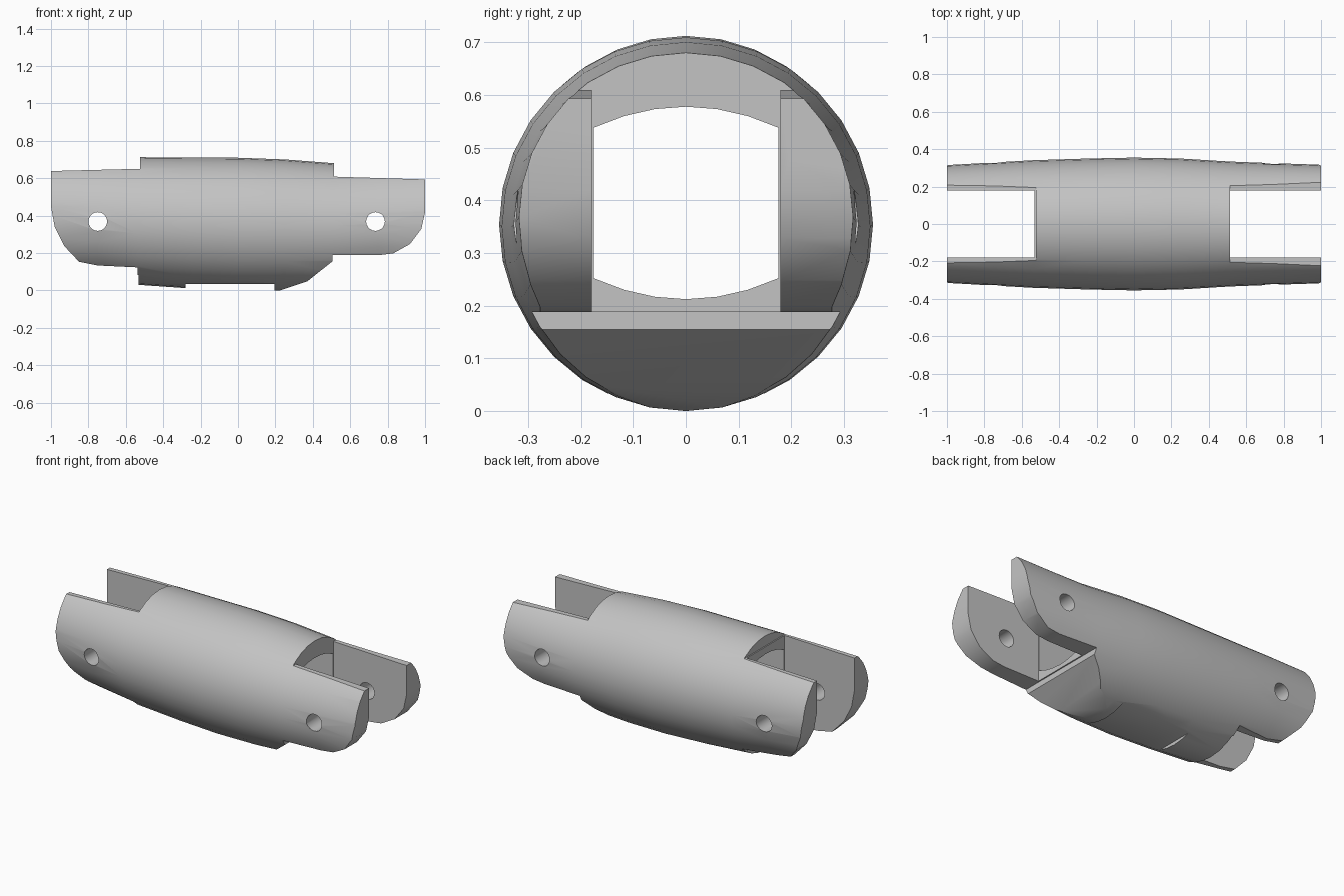
import bpy, bmesh, math
from mathutils import Vector

if "Cube" in bpy.data.objects:
    bpy.data.objects.remove(bpy.data.objects["Cube"], do_unlink=True)

grey = bpy.data.materials.new("light grey")
grey.use_nodes = True
grey.diffuse_color = (0.55, 0.55, 0.55, 1)
grey.node_tree.nodes["Principled BSDF"].inputs["Base Color"].default_value = (0.55, 0.55, 0.55, 1)


def loft(name, rings):
    """Closed solid through a list of equally long point rings."""
    bm = bmesh.new()
    loops = [[bm.verts.new(p) for p in ring] for ring in rings]
    n = len(loops[0])
    for a, b in zip(loops, loops[1:]):
        for i in range(n):
            j = (i + 1) % n
            bm.faces.new((a[i], a[j], b[j], b[i]))
    bm.faces.new(loops[0])
    bm.faces.new(loops[-1])
    bmesh.ops.recalc_face_normals(bm, faces=bm.faces)
    mesh = bpy.data.meshes.new(name)
    bm.to_mesh(mesh)
    bm.free()
    obj = bpy.data.objects.new(name, mesh)
    mesh.materials.append(grey)
    bpy.context.collection.objects.link(obj)
    return obj


def side_prism(name, outline, half_width):
    """Outline in x and z, extruded along y."""
    return loft(name, [[(x, y, z) for x, z in outline] for y in (-half_width, half_width)])


def box(name, x0, x1, half_width, z0, z1):
    return side_prism(name, [(x0, z0), (x1, z0), (x1, z1), (x0, z1)], half_width)


def circle(x, r, z, n):
    return [(x, r * math.sin(2 * math.pi * i / n), z + r * math.cos(2 * math.pi * i / n))
            for i in range(n)]


def bore_section(x, bottom, top, w=0.176, sag=0.04):
    """Flat sides with arched top and bottom."""
    ys = [w * i / 3 for i in range(-3, 4)]
    arch = [(x, y, top - sag * (y / w) ** 2) for y in ys]
    floor = [(x, y, bottom + sag * (y / w) ** 2) for y in reversed(ys)]
    return arch + floor


def apply_boolean(target, cutter, operation):
    mod = target.modifiers.new("cut", 'BOOLEAN')
    mod.object, mod.operation, mod.solver = cutter, operation, 'EXACT'
    bpy.context.view_layer.objects.active = target
    bpy.ops.object.modifier_apply(modifier=mod.name)
    bpy.data.objects.remove(cutter, do_unlink=True)


# barrel shaped body: x, radius, centre height
sections = [(-1, .315, .405), (-.75, .329, .39), (-.54, .341, .373), (-.25, .35, .362),
            (0, .355, .356), (.25, .35, .352), (.51, .334, .348), (.75, .325, .358), (1, .317, .37)]
body = loft("linkage_body", [circle(x, r, z, 32) for x, r, z in sections])

# side outline with rounded prong ends and stepped top and bottom
outline = [(-1, .64), (-.525, .652), (-.525, .8), (.512, .8), (.512, .61), (1, .595),
           (1, .42), (.98, .33), (.92, .25), (.83, .2), (.75, .19), (.505, .19),
           (.505, .157), (.37, .05), (.19, -.01), (.19, -.1), (-.538, -.1), (-.538, .125),
           (-.75, .135), (-.85, .155), (-.93, .24), (-.98, .34), (-1, .45)]
apply_boolean(body, side_prism("outline", outline, 0.6), 'INTERSECT')

# fork slots at both ends
apply_boolean(body, box("slot_left", .512, 1.2, .179, -.2, 1), 'DIFFERENCE')
apply_boolean(body, box("slot_right", -1.2, -.532, .179, -.2, 1), 'DIFFERENCE')

# lengthwise bore, a little wider towards one end
apply_boolean(body, loft("bore", [bore_section(-.6, .14, .61), bore_section(.6, .22, .577)]),
              'DIFFERENCE')

# shallow recess in the underside
apply_boolean(body, box("recess", -.28, .195, .16, -.1, .035), 'DIFFERENCE')

# pivot holes through the prongs
for x in (-.75, .735):
    pin = [[(x + .05 * math.cos(math.tau * i / 20), y, .37 + .05 * math.sin(math.tau * i / 20))
            for i in range(20)] for y in (-.6, .6)]
    apply_boolean(body, loft("pivot_hole", pin), 'DIFFERENCE')

# centre on the ground and shade
corners = [v.co for v in body.data.vertices]
low = min(c.z for c in corners)
for v in body.data.vertices:
    v.co -= Vector((0, 0, low))
bpy.ops.object.select_all(action='DESELECT')
body.select_set(True)
bpy.context.view_layer.objects.active = body
bpy.ops.object.shade_smooth_by_angle(angle=math.radians(30))
